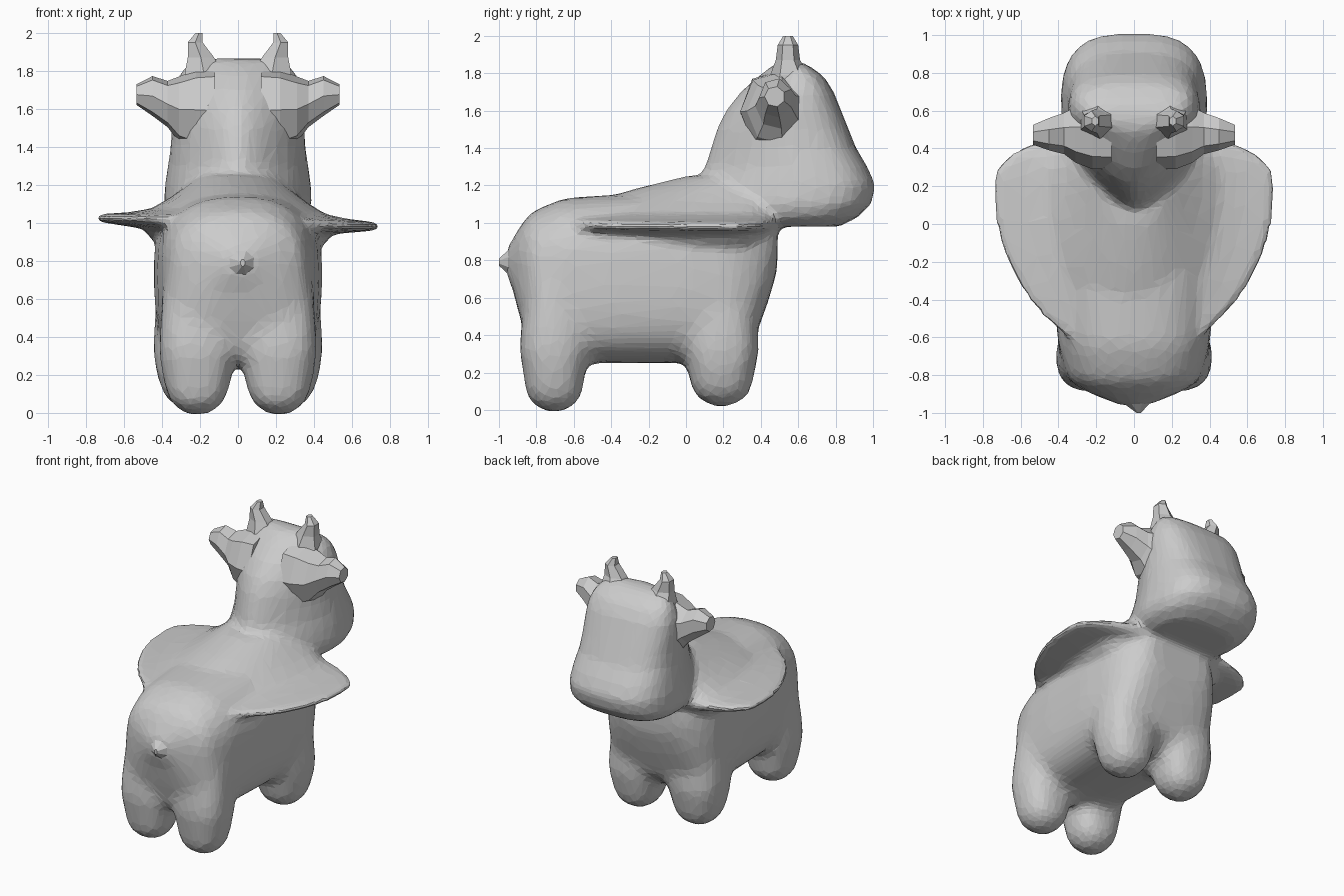
import bpy, bmesh, math


def spow(a, p):
    return math.copysign(abs(a) ** (2 / p), a)


def loft(name, sections, axis, sides=32, mid=0.5, p_low=2.0, p_high=2.0, tilt=0.0):
    """Closed loft. Section: (position along axis, v min, v max, half width, u centre).
    axis z: u=x v=y; axis y: u=x v=z; axis x: u=y v=z."""
    bm = bmesh.new()
    rings = []
    for t, v0, v1, w, uc in sections:
        vm = v0 + (v1 - v0) * mid
        ring = []
        for i in range(sides):
            a = 2 * math.pi * (i + 0.5) / sides
            s, c = math.sin(a), math.cos(a)
            p = p_high if s > 0 else p_low
            u = uc + w * spow(c, p)
            v = vm + (v1 - vm if s > 0 else vm - v0) * spow(s, p)
            co = {"z": (u, v, t), "y": (u, t, v), "x": (t, u, v)}[axis]
            ring.append(bm.verts.new((co[0], co[1], co[2] + tilt * co[0])))
        rings.append(ring)
    for r0, r1 in zip(rings, rings[1:]):
        for i in range(sides):
            j = (i + 1) % sides
            bm.faces.new((r0[i], r0[j], r1[j], r1[i]))
    bm.faces.new(rings[0])
    bm.faces.new(rings[-1])
    bmesh.ops.recalc_face_normals(bm, faces=bm.faces)
    me = bpy.data.meshes.new(name)
    bm.to_mesh(me)
    bm.free()
    ob = bpy.data.objects.new(name, me)
    bpy.context.collection.objects.link(ob)
    return ob


def fuse(main, others, voxel, iterations):
    """Join parts, remesh to one skin and soften the seams."""
    bpy.ops.object.select_all(action="DESELECT")
    for ob in [main] + others:
        ob.select_set(True)
    bpy.context.view_layer.objects.active = main
    bpy.ops.object.join()
    rm = main.modifiers.new("fuse", "REMESH")
    rm.mode = "VOXEL"
    rm.voxel_size = voxel
    sm = main.modifiers.new("soften", "SMOOTH")
    sm.factor = 0.5
    sm.iterations = iterations
    for name in ("fuse", "soften"):
        bpy.ops.object.modifier_apply(modifier=name)


# torso, from rump to chest
torso = loft("body", [
    (-0.97, 0.74, 0.85, 0.06, 0), (-0.93, 0.66, 0.91, 0.15, 0),
    (-0.89, 0.50, 0.98, 0.25, 0), (-0.83, 0.32, 1.06, 0.35, 0),
    (-0.65, 0.25, 1.135, 0.40, 0), (-0.40, 0.25, 1.15, 0.425, 0),
    (0.00, 0.25, 1.18, 0.445, 0), (0.25, 0.27, 1.15, 0.435, 0),
    (0.36, 0.36, 1.10, 0.39, 0), (0.44, 0.58, 1.06, 0.33, 0),
    (0.49, 0.75, 1.05, 0.26, 0)], "y", mid=0.58, p_low=3.6, p_high=2.5)

# stubby legs: rear pair, then front pair
legs = []
for sx in (-1, 1):
    for cx, cy, ry, foot in ((0.215, -0.705, 0.16, -0.02), (0.245, 0.19, 0.172, 0.01)):
        rows = [(foot, 0.05, 0.25), (foot + 0.06, 0.135, 0.85),
                (foot + 0.12, 0.165, 0.98), (0.22, 0.19, 1.06),
                (0.32, 0.205, 1.2), (0.45, 0.20, 1.1), (0.75, 0.17, 0.8)]
        legs.append(loft("leg", [(z, cy - ry * k, cy + ry * k, w, sx * cx)
                                 for z, w, k in rows],
                         "z", sides=20, p_low=2.5, p_high=2.5))
fuse(torso, legs, 0.028, 18)

# head with broad snout
head = loft("head", [
    (0.98, 0.20, 0.82, 0.28, 0), (1.03, 0.08, 0.92, 0.36, 0),
    (1.10, 0.02, 0.99, 0.39, 0), (1.20, 0.04, 1.015, 0.385, 0),
    (1.30, 0.10, 0.97, 0.37, 0), (1.40, 0.13, 0.91, 0.355, 0),
    (1.50, 0.16, 0.87, 0.35, 0), (1.60, 0.21, 0.83, 0.35, 0),
    (1.70, 0.29, 0.79, 0.34, 0), (1.78, 0.38, 0.74, 0.31, 0),
    (1.84, 0.46, 0.66, 0.26, 0), (1.865, 0.51, 0.60, 0.20, 0)],
    "z", mid=0.6, p_low=1.55, p_high=2.9)

# thin flared collar around the back
collar = loft("collar", [
    (0.86, -0.60, 0.44, 0.42, 0), (0.955, -0.68, 0.47, 0.50, 0),
    (0.984, -0.72, 0.48, 0.745, 0), (1.022, -0.72, 0.49, 0.75, 0),
    (1.038, -0.68, 0.50, 0.58, 0), (1.06, -0.60, 0.50, 0.46, 0),
    (1.12, -0.48, 0.50, 0.36, 0), (1.18, -0.28, 0.48, 0.28, 0),
    (1.25, 0.00, 0.46, 0.20, 0)],
    "z", sides=48, mid=0.75, p_low=1.9, p_high=2.5, tilt=-0.03)

fuse(torso, [head, collar], 0.022, 10)
dec = torso.modifiers.new("facets", "DECIMATE")
dec.ratio = 0.10

# low-poly horns and ears
for sx, side in ((-1, "left"), (1, "right")):
    loft("horn_" + side, [
        (1.70, 0.40, 0.70, 0.13, sx * 0.17), (1.79, 0.45, 0.66, 0.115, sx * 0.18),
        (1.87, 0.48, 0.61, 0.08, sx * 0.195), (1.95, 0.49, 0.60, 0.045, sx * 0.225),
        (2.00, 0.52, 0.57, 0.02, sx * 0.205)], "z", sides=6)
    loft("ear_" + side, [
        (sx * 0.12, 1.36, 1.82, 0.17, 0.46), (sx * 0.22, 1.38, 1.81, 0.18, 0.47),
        (sx * 0.31, 1.42, 1.775, 0.155, 0.48), (sx * 0.37, 1.50, 1.75, 0.115, 0.485),
        (sx * 0.45, 1.56, 1.775, 0.09, 0.48),
        (sx * 0.535, 1.62, 1.73, 0.055, 0.475)], "x", sides=7)

# tail nub
loft("tail", [(-0.84, 0.62, 0.95, 0.20, 0), (-0.93, 0.70, 0.88, 0.10, 0.01),
              (-1.00, 0.77, 0.81, 0.012, 0.025)], "y", sides=8)
